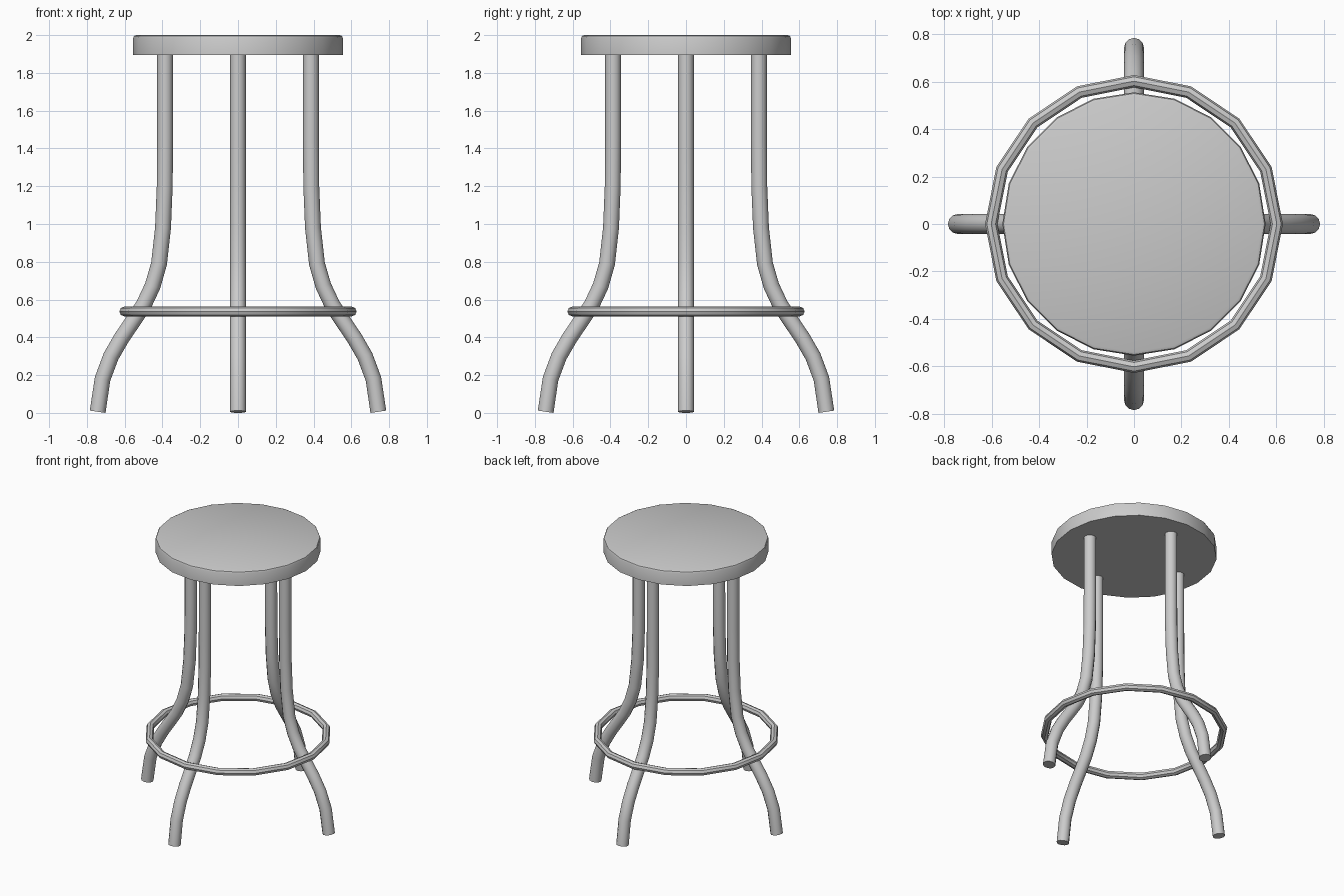
import bpy, bmesh
from math import radians, pi

if "Cube" in bpy.data.objects:
    bpy.data.objects.remove(bpy.data.objects["Cube"])


def finish(obj, angle=30):
    bpy.ops.object.select_all(action='DESELECT')
    obj.select_set(True)
    bpy.context.view_layer.objects.active = obj
    bpy.ops.object.shade_smooth_by_angle(angle=radians(angle))


# Seat: 20-sided disc with a softened top rim
bpy.ops.mesh.primitive_cylinder_add(vertices=20, radius=0.555, depth=0.105,
                                    location=(0, 0, 1.9475), rotation=(0, 0, pi / 2))
seat = bpy.context.object
seat.name = "seat"
bm = bmesh.new()
bm.from_mesh(seat.data)
rim = [e for e in bm.edges if all(v.co.z > 0 for v in e.verts)]
bmesh.ops.bevel(bm, geom=rim, offset=0.016, segments=2, profile=0.5, affect='EDGES')
bm.to_mesh(seat.data)
bm.free()
finish(seat)

# Foot ring: 16-sided hoop just outside the legs
bpy.ops.mesh.primitive_torus_add(major_segments=16, minor_segments=8,
                                 major_radius=0.602, minor_radius=0.026,
                                 location=(0, 0, 0.537))
ring = bpy.context.object
ring.name = "foot_ring"
finish(ring)

# Legs: bent tubes, as (distance from centre, height)
PATH = [(0.386, 1.92), (0.386, 1.45), (0.388, 1.2), (0.397, 0.98), (0.418, 0.79),
        (0.452, 0.672), (0.500, 0.57), (0.555, 0.487), (0.616, 0.397),
        (0.672, 0.30), (0.717, 0.18), (0.743, 0.006)]


def make_leg(name, angle):
    curve = bpy.data.curves.new(name, 'CURVE')
    curve.dimensions = '3D'
    curve.bevel_depth = 0.042
    curve.bevel_resolution = 4
    curve.use_fill_caps = True
    spline = curve.splines.new('POLY')
    spline.points.add(len(PATH) - 1)
    for point, (r, z) in zip(spline.points, PATH):
        point.co = (r, 0, z, 1)
    leg = bpy.data.objects.new(name, curve)
    leg.rotation_euler.z = angle
    bpy.context.collection.objects.link(leg)
    bpy.ops.object.select_all(action='DESELECT')
    leg.select_set(True)
    bpy.context.view_layer.objects.active = leg
    bpy.ops.object.convert(target='MESH')
    finish(bpy.context.object, 40)


for i, side in enumerate(("right", "back", "left", "front")):
    make_leg(side + "_leg", i * pi / 2)
